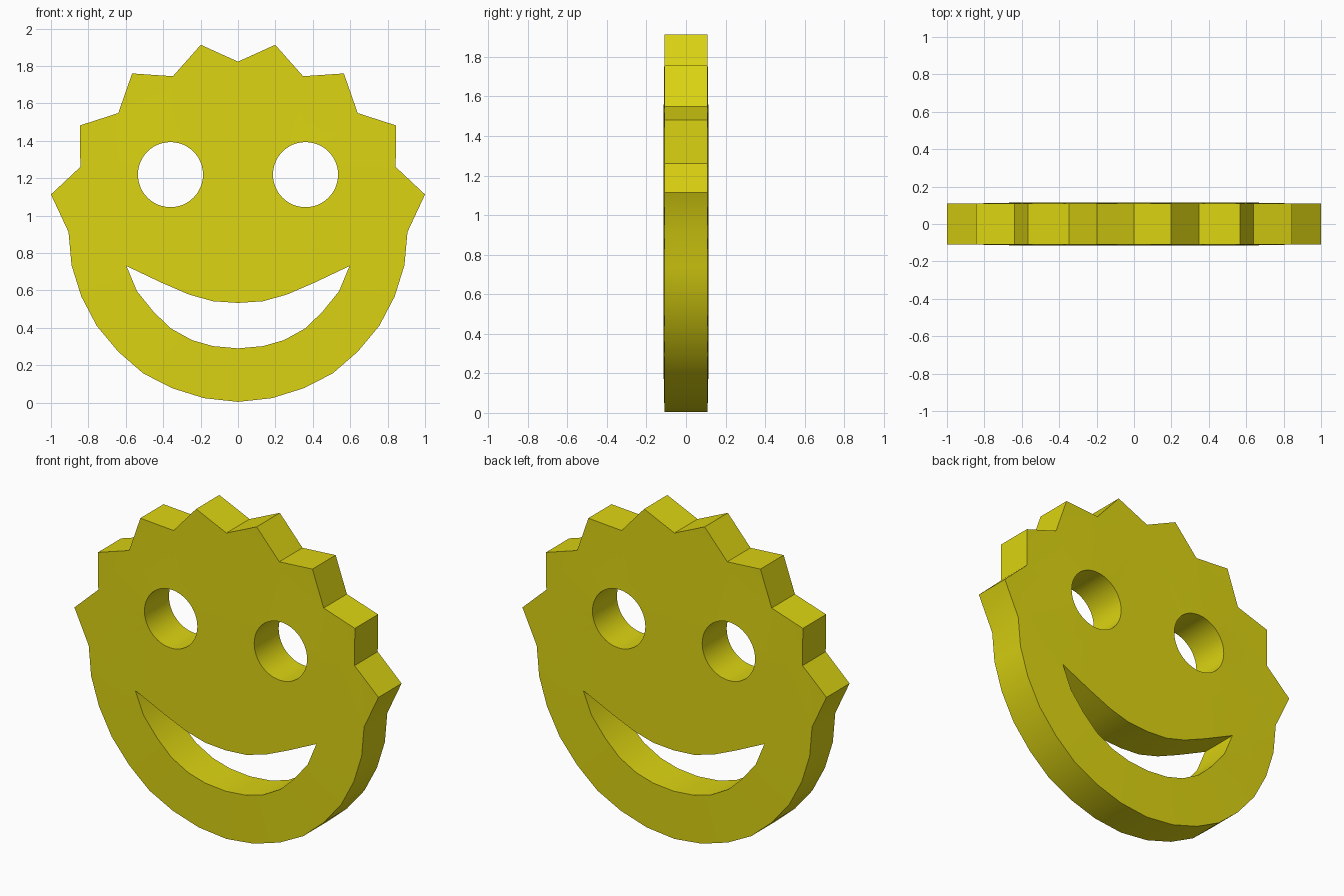
import bpy, bmesh, math

if "Cube" in bpy.data.objects:
    bpy.data.objects.remove(bpy.data.objects["Cube"])

RIM_Y, HOLE_Y = 0.109, 0.115   # half thickness at the rim / around the cut-outs

# right half of the head outline: spiky hair on top, round chin below
OUTLINE = [(0, 1.823), (0.199, 1.913), (0.348, 1.745), (0.566, 1.76), (0.64, 1.548),
           (0.845, 1.482), (0.843, 1.26), (1.0, 1.113), (0.906, 0.912), (0.89, 0.735),
           (0.838, 0.568), (0.755, 0.41), (0.64, 0.272), (0.506, 0.156),
           (0.352, 0.077), (0.182, 0.024), (0, 0.004)]
# right half of the smile: upper lip middle, corner, lower lip middle
MOUTH = [(0, 0.533), (0.134, 0.542), (0.262, 0.578), (0.406, 0.64), (0.596, 0.73),
         (0.54, 0.595), (0.45, 0.484), (0.358, 0.396), (0.246, 0.334),
         (0.134, 0.302), (0, 0.29)]


def mirrored(half):
    return half + [(-x, z) for x, z in reversed(half[1:-1])]


def circle(cx, cz, r, n=48):
    return [(cx + r * math.cos(2 * math.pi * i / n), cz + r * math.sin(2 * math.pi * i / n))
            for i in range(n)]


loops = [(mirrored(OUTLINE), RIM_Y), (mirrored(MOUTH), HOLE_Y),
         (circle(0.361, 1.219, 0.174), HOLE_Y), (circle(-0.361, 1.219, 0.174), HOLE_Y)]

bm = bmesh.new()
edges, back = [], {}
half_depth = {}
for pts, depth in loops:
    vs = [bm.verts.new((x, 0, z)) for x, z in pts]
    edges += [bm.edges.new((vs[i], vs[(i + 1) % len(vs)])) for i in range(len(vs))]
    for v in vs:
        half_depth[v] = depth

# front face with holes
bmesh.ops.triangle_fill(bm, edges=edges, use_beauty=True, use_dissolve=False,
                        normal=(0, -1, 0))
front_faces = list(bm.faces)

# back face copied from the front, then walls along every loop
for v, depth in half_depth.items():
    v.co.y = -depth
    back[v] = bm.verts.new((v.co.x, depth, v.co.z))
for f in front_faces:
    bm.faces.new([back[v] for v in reversed(f.verts)])
for e in edges:
    a, b = e.verts
    bm.faces.new((a, b, back[b], back[a]))
bmesh.ops.recalc_face_normals(bm, faces=bm.faces[:])

mesh = bpy.data.meshes.new("smiling_face")
bm.to_mesh(mesh)
bm.free()
face = bpy.data.objects.new("smiling_face", mesh)
bpy.context.collection.objects.link(face)

yellow = bpy.data.materials.new("yellow")
yellow.diffuse_color = (0.72, 0.66, 0.006, 1)
yellow.use_nodes = True
yellow.node_tree.nodes["Principled BSDF"].inputs["Base Color"].default_value = yellow.diffuse_color
mesh.materials.append(yellow)

bpy.context.view_layer.objects.active = face
face.select_set(True)
bpy.ops.object.shade_smooth_by_angle(angle=math.radians(30))
